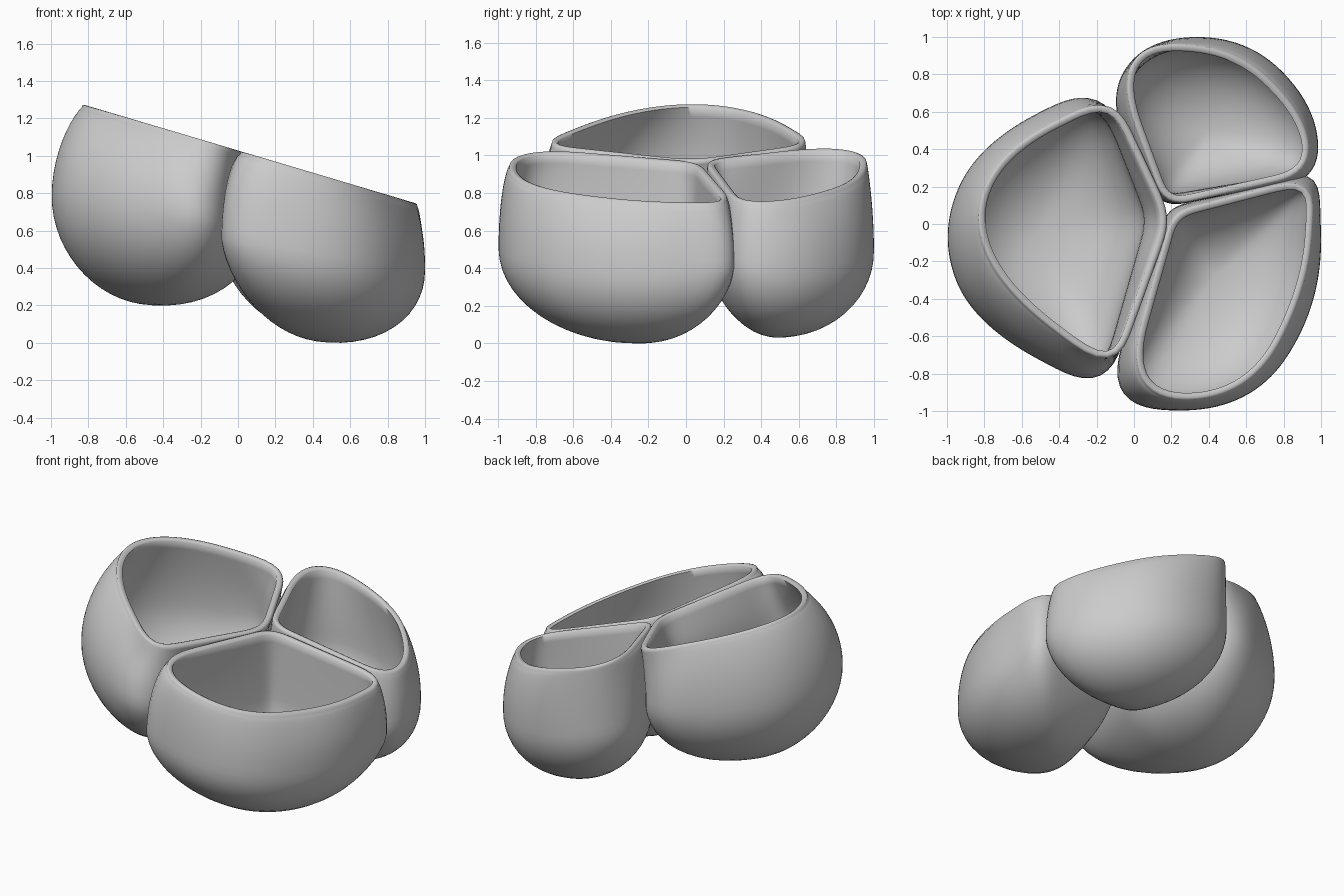
import bpy, bmesh, math
from mathutils import Vector

if "Cube" in bpy.data.objects:
    bpy.data.objects.remove(bpy.data.objects["Cube"])

N = 112  # points around each pot
SLOPE = 0.297  # tilt of the plane shared by all three rims


def rounded(corners):
    """Dense outline of a polygon with rounded corners (third value: corner setback)."""
    out = []
    n = len(corners)
    for i, corner in enumerate(corners):
        c = Vector(corner[:2])
        r = corner[2] if len(corner) > 2 else 9
        ends = []
        for k in (-1, 1):
            e = Vector(corners[(i + k) % n][:2]) - c
            ends.append(c + e.normalized() * min(r, e.length / 2))
        a, b = ends
        if out:  # straight stretch before the corner
            out += [out[-1].lerp(a, s / 30) for s in range(1, 30)]
        out += [a.lerp(c, s / 30).lerp(c.lerp(b, s / 30), s / 30) for s in range(31)]
    return out + [out[-1].lerp(out[0], s / 30) for s in range(1, 30)]


def relax(ring, passes):
    """Average neighbouring points to round a ring off."""
    for _ in range(passes):
        ring = [(ring[i - 1] + ring[i] * 2 + ring[(i + 1) % N]) / 4 for i in range(N)]
    return ring


def polar(corners, pole):
    """Resample an outline at equal angles around the pole."""
    rel = sorted((math.atan2(q.y - pole.y, q.x - pole.x), (q - pole).length)
                 for q in rounded(corners))
    rel = [(rel[-1][0] - math.tau, rel[-1][1])] + rel + [(rel[0][0] + math.tau, rel[0][1])]
    ring, j = [], 0
    for i in range(N):
        th = -math.pi + math.tau * (i + 0.5) / N
        while rel[j + 1][0] < th:
            j += 1
        (a0, r0), (a1, r1) = rel[j], rel[j + 1]
        r = r0 + (r1 - r0) * (th - a0) / max(a1 - a0, 1e-9)
        ring.append(pole + Vector((math.cos(th), math.sin(th))) * r)
    return relax(ring, 2)


def offset(ring, amount):
    """Move a ring along its outward normals."""
    out = []
    for i in range(N):
        t = (ring[(i + 1) % N] - ring[i - 1]).normalized()
        out.append(ring[i] + Vector((t.y, -t.x)) * amount)
    return relax(out, 1)


def mix(a, b, t):
    return [p.lerp(q, t) for p, q in zip(a, b)]


def pot(name, opening, belt, pole, belt_d, depth, power):
    pole = Vector(pole)
    mouth, wide = polar(opening, pole), polar(belt, pole)
    inner, lip = offset(wide, -0.06), offset(mouth, 0.04)
    center = [pole] * N
    in_depth = depth - 0.065
    angles = [math.pi / 2 * k / 14 for k in range(14)]

    def bowl(ring, bottom):
        """Round bottom whose outline gets rounder as it goes down."""
        soft = mix(center, relax(ring, 60), 1.05)
        return [(mix(center, mix(ring, soft, math.sin(a)), math.cos(a)),
                 belt_d + (bottom - belt_d) * math.sin(a)) for a in angles]

    # inside: bottom, then wall up to the mouth
    rings = bowl(inner, in_depth)[::-1]
    for k in range(7, 0, -1):
        t = k / 8
        rings.append((mix(mouth, inner, math.sin(math.pi / 2 * t)), belt_d * t))
    # rounded lip over the wall thickness
    for k in range(5):
        rings.append((offset(mouth, 0.009 * k), 0.003 - 0.009 * math.sin(math.pi * k / 5)))
    # outside: wall down to the widest belt, then the round bottom
    for k in range(12):
        t = (k / 12) ** 1.6
        rings.append((mix(lip, wide, math.sin(math.pi / 2 * t ** power)),
                      0.012 + (belt_d - 0.012) * t))
    rings += bowl(wide, depth)

    bm = bmesh.new()

    def vert(p, d):
        # the tilt fades to half by the belt
        t = min(max(d, 0) / belt_d, 1)
        return bm.verts.new((p.x, p.y, 1.037 - SLOPE * p.x - d
                             + 0.5 * SLOPE * (p.x - pole.x) * t * t * (3 - 2 * t)))

    loops = [[vert(p, d) for p in ring] for ring, d in rings]
    for a, b in zip(loops, loops[1:]):
        for i in range(N):
            j = (i + 1) % N
            bm.faces.new((a[i], a[j], b[j], b[i]))
    for loop, d in ((loops[0], in_depth), (loops[-1], depth)):
        c = vert(pole, d)
        for i in range(N):
            bm.faces.new((loop[i], loop[(i + 1) % N], c))
    bmesh.ops.recalc_face_normals(bm, faces=bm.faces)
    me = bpy.data.meshes.new(name)
    bm.to_mesh(me)
    bm.free()
    ob = bpy.data.objects.new(name, me)
    bpy.context.collection.objects.link(ob)
    bpy.ops.object.select_all(action='DESELECT')
    ob.select_set(True)
    bpy.context.view_layer.objects.active = ob
    bpy.ops.object.shade_smooth_by_angle(angle=math.radians(75))
    return ob


pots = [
    # large raised bowl on the left
    pot("left_bowl",
        [(.16, .03, .1), (-.13, .65, .13), (-.66, .39), (-.84, .04), (-.66, -.35), (-.12, -.75, .13)],
        [(.13, .03, .1), (-.16, .77, .3), (-.84, .43), (-1.045, -.06), (-.86, -.54), (-.14, -.92, .28)],
        (-.52, -.05), .46, .97, .85),
    # bowl at the front right
    pot("front_bowl",
        [(.235, .035, .08), (.93, .215, .09), (.9, -.32), (.6, -.9), (-.03, -.91, .36)],
        [(.18, .085, .08), (.99, .3, .15), (1.01, -.42), (.62, -1.01), (-.18, -.985, .35)],
        (.42, -.28), .42, .89, .7),
    # smaller bowl at the back right
    pot("back_bowl",
        [(.19, .135, .08), (.93, .3, .15), (.86, .6), (.5, .93), (-.1, .92)],
        [(.15, .09, .1), (1, .235, .2), (.97, .64), (.6, 1.005), (.05, .995), (-.16, .64)],
        (.4, .5), .42, .865, .7),
]

# rest the group on the floor
low = min(v.co.z for o in pots for v in o.data.vertices)
for o in pots:
    for v in o.data.vertices:
        v.co.z -= low
